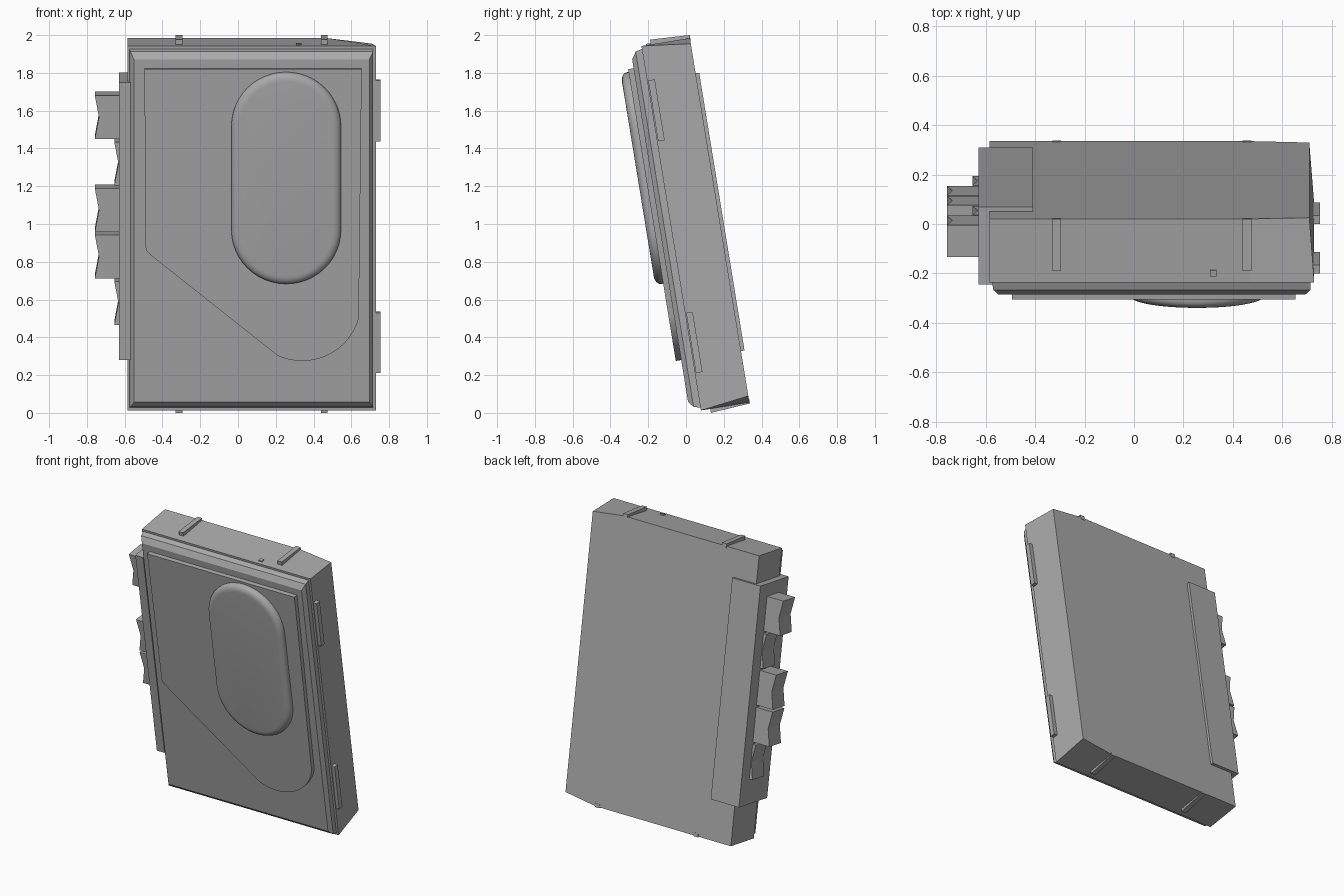
import bpy
import bmesh
from math import sin, cos, pi, radians

cube = bpy.data.objects.get("Cube")
if cube:
    bpy.data.objects.remove(cube, do_unlink=True)

TILT = radians(9.27)  # the whole case leans back

grey = bpy.data.materials.new("plain grey")
grey.use_nodes = True
grey.diffuse_color = (0.4, 0.4, 0.4, 1)
grey.node_tree.nodes["Principled BSDF"].inputs["Base Color"].default_value = (0.4, 0.4, 0.4, 1)


def loft(name, rings, smooth=False):
    """Solid through rings, each (depth y, outline of x-z points)."""
    bm = bmesh.new()
    loops = [[bm.verts.new((x, y, z)) for x, z in pts] for y, pts in rings]
    for a, b in zip(loops, loops[1:]):
        for i in range(len(a)):
            j = (i + 1) % len(a)
            bm.faces.new((a[i], a[j], b[j], b[i]))
    bm.faces.new(loops[0])
    bm.faces.new(loops[-1])
    bmesh.ops.recalc_face_normals(bm, faces=bm.faces)
    mesh = bpy.data.meshes.new(name)
    bm.to_mesh(mesh)
    bm.free()
    mesh.materials.append(grey)
    obj = bpy.data.objects.new(name, mesh)
    bpy.context.collection.objects.link(obj)
    obj.rotation_euler.x = TILT
    if smooth:
        bpy.ops.object.select_all(action='DESELECT')
        obj.select_set(True)
        bpy.context.view_layer.objects.active = obj
        bpy.ops.object.shade_smooth_by_angle(angle=radians(35))
    return obj


def rect(x0, x1, z0, z1):
    return [(x0, z0), (x1, z0), (x1, z1), (x0, z1)]


def box(name, x0, x1, y0, y1, z0, z1):
    return loft(name, [(y0, rect(x0, x1, z0, z1)), (y1, rect(x0, x1, z0, z1))])


def arc(cx, cz, r, start, end, n):
    angles = [radians(start + (end - start) * i / n) for i in range(n + 1)]
    return [(cx + r * cos(a), cz + r * sin(a)) for a in angles]


# Main case, tapering a little on its left side and rear corners
top = 1.955
loft("case_body", [
    (0.08, [(-0.585, 0), (0.47, 0), (0.73, 0), (0.73, top), (0.47, top), (-0.585, top)]),
    (0.34, [(-0.585, 0), (0.47, 0), (0.71, 0.035), (0.71, 1.925), (0.47, top), (-0.585, top)])])

# Front door with chamfered rim
loft("front_door", [
    (0.08, rect(-0.575, 0.715, 0.015, 1.94)),
    (0.045, rect(-0.57, 0.715, 0.025, 1.93)),
    (0.02, rect(-0.55, 0.695, 0.055, 1.892))])

# Raised door plate with a diagonal lower edge and one big round corner
plate = [(-0.495, 1.845), (-0.49, 0.893), (-0.483, 0.87), (-0.465, 0.85)]
plate += arc(0.34, 0.59, 0.31, -115, -15, 20) + [(0.655, 1.845)]
loft("door_plate", [(0.02, plate), (-0.009, plate)], smooth=True)


# Rounded pad on the plate
def stadium(inset):
    r = 0.29 - inset
    return arc(0.255, 1.54, r, 0, 180, 24) + arc(0.255, 0.985, r, 180, 360, 24)


steps = [i / 6 * pi / 2 for i in range(7)]
pad = [(-0.005, stadium(0))]
pad += [(-0.02 - 0.032 * sin(a), stadium(0.045 * (1 - cos(a)))) for a in steps]
loft("rounded_pad", pad, smooth=True)

# Rails across the top and bottom
for side, x in (("right", -0.3125), ("left", 0.4575)):
    a, b = x - 0.0175, x + 0.0175
    loft("top_rail_" + side, [(0.13, rect(a, b, 1.94, 1.981)), (0.342, rect(a, b, 1.94, 1.971))])
    loft("bottom_rail_" + side, [(0.13, rect(a, b, -0.021, 0.02)), (0.342, rect(a, b, -0.005, 0.02))])
box("top_stud", 0.307, 0.335, 0.105, 0.13, 1.94, 1.962)

# Hinges on the left side
for name, z0, z1 in (("upper_hinge", 1.443, 1.769), ("lower_hinge", 0.2, 0.523)):
    box(name, 0.71, 0.754, 0.086, 0.121, z0, z1)

# Bracket wrapping the right side and the back
box("bracket_side", -0.63, -0.57, 0.04, 0.359, 0.276, 1.766)
box("bracket_back", -0.63, -0.41, 0.33, 0.359, 0.276, 1.766)

# Notched rocker keys on the bracket, two of them pressed in
for i, pressed in enumerate((False, True, False, False, True)):
    z = 1.5625 - 0.249 * i
    out = -0.655 if pressed else -0.758
    key = [(-0.6, z - 0.117), (out, z - 0.117), (out + 0.022, z), (out, z + 0.117), (-0.6, z + 0.117)]
    loft("rocker_key_%d" % (i + 1), [(0.138, key), (0.27, key)])
